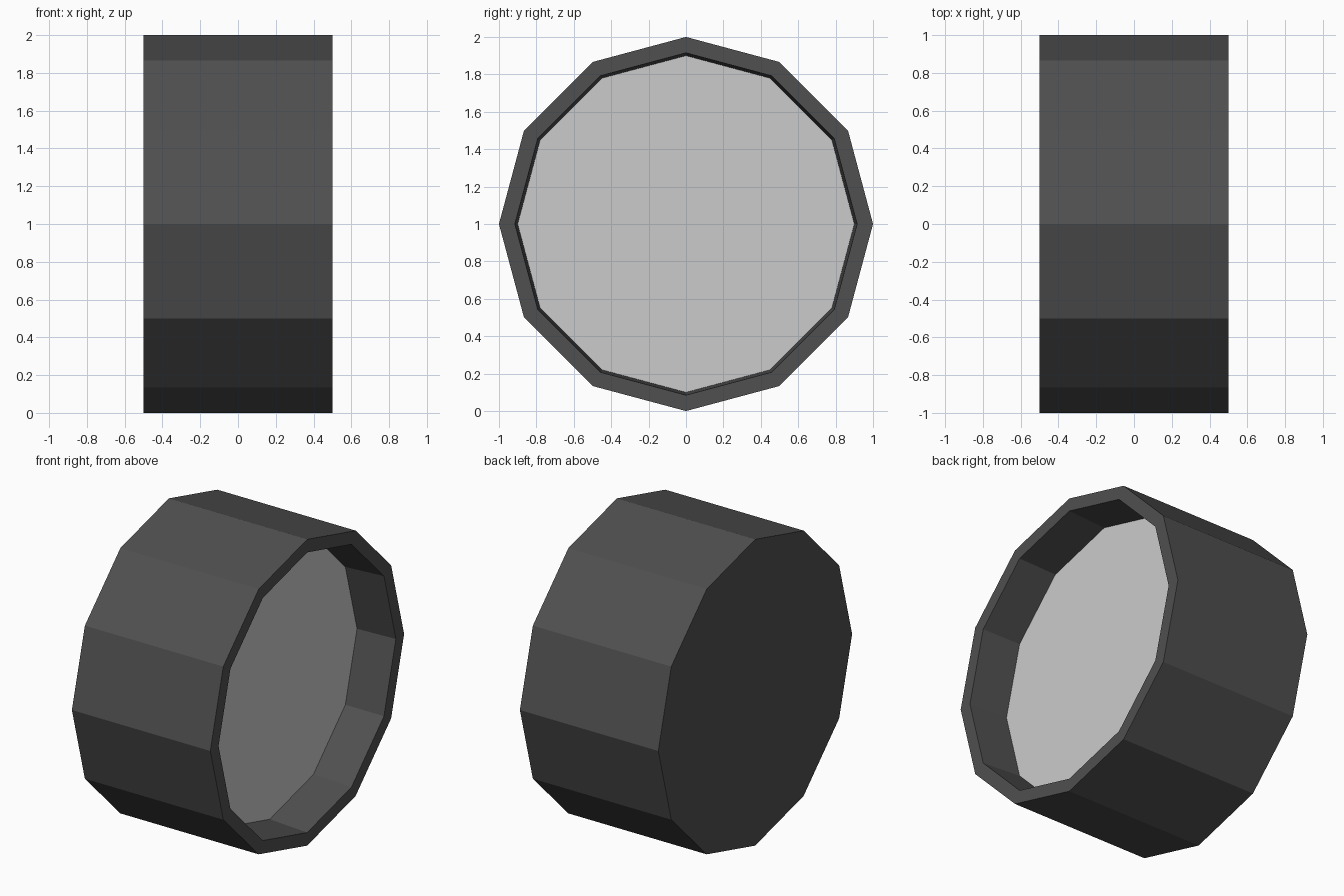
import bpy, bmesh, math

if "Cube" in bpy.data.objects:
    bpy.data.objects.remove(bpy.data.objects["Cube"])

SIDES = 12


def ring(bm, x, r):
    """Ring of vertices around the x axis, with one vertex at the top."""
    return [bm.verts.new((x, r * math.sin(i * math.tau / SIDES),
                          1 + r * math.cos(i * math.tau / SIDES)))
            for i in range(SIDES)]


def build(name, profile, cap_start, cap_end, color=None):
    """Sweep an (x, radius) profile around the axle and cap its ends."""
    bm = bmesh.new()
    rings = [ring(bm, x, r) for x, r in profile]
    for a, b in zip(rings, rings[1:]):
        for i in range(SIDES):
            j = (i + 1) % SIDES
            bm.faces.new((a[i], b[i], b[j], a[j]))
    if cap_start:
        bm.faces.new(rings[0])
    if cap_end:
        bm.faces.new(rings[-1][::-1])
    mesh = bpy.data.meshes.new(name)
    bm.to_mesh(mesh)
    bm.free()
    obj = bpy.data.objects.new(name, mesh)
    bpy.context.collection.objects.link(obj)
    if color:
        mat = bpy.data.materials.new(name + "_material")
        mat.diffuse_color = color
        mat.use_nodes = True
        mat.node_tree.nodes["Principled BSDF"].inputs["Base Color"].default_value = mat.diffuse_color
        mesh.materials.append(mat)
    return obj


# Dark tyre: closed back, outer tread, rim and slightly tapered recess wall
build("tyre", [(-0.5, 1.0), (0.5, 1.0), (0.5, 0.915), (0.23, 0.90)],
      True, False, (0.08, 0.08, 0.08, 1))

# Light hub disc at the bottom of the recess, facing +x
build("hub_disc", [(0.23, 0.90)], False, True)
